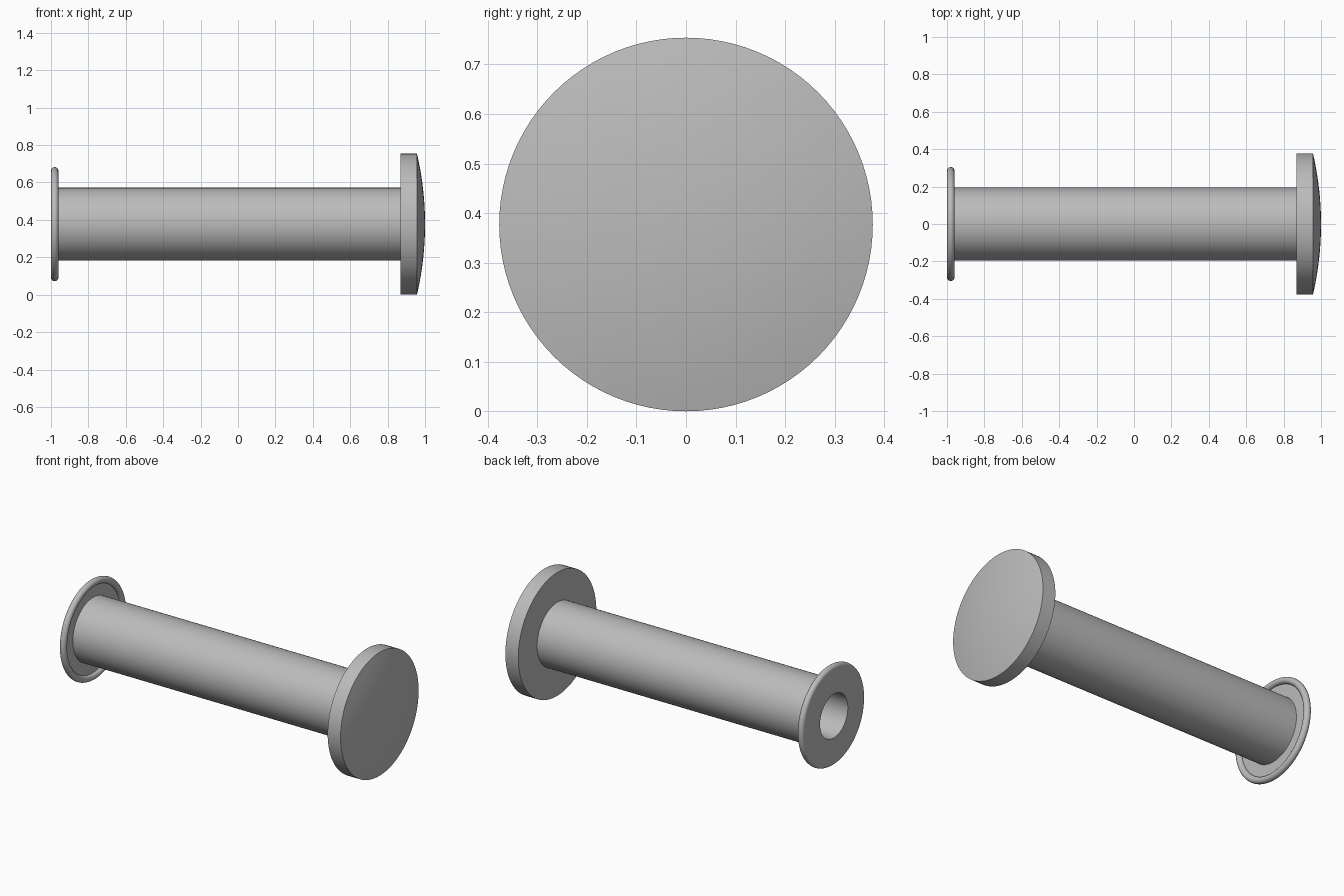
import bpy, bmesh, math
from mathutils import Vector

old = bpy.data.objects.get("Cube")
if old:
    bpy.data.objects.remove(old, do_unlink=True)

HEAD_R, SHAFT_R, BORE_R, FLANGE_R = 0.377, 0.195, 0.134, 0.305
HEAD_X, DOME_X, BEAD = 0.87, 0.957, 0.02

metal = bpy.data.materials.new("grey_metal")
metal.use_nodes = True
grey = (0.5, 0.5, 0.5, 1)
metal.diffuse_color = grey
metal.node_tree.nodes["Principled BSDF"].inputs["Base Color"].default_value = grey


def lathe(name, profile, closed=False, steps=96):
    """Revolve (x, radius) points around the long axis."""
    bm = bmesh.new()
    verts = [bm.verts.new((x, 0, r)) for x, r in profile]
    edges = [bm.edges.new(pair) for pair in zip(verts, verts[1:])]
    if closed:
        edges.append(bm.edges.new((verts[-1], verts[0])))
    bmesh.ops.spin(bm, geom=verts + edges, cent=Vector(), axis=(1, 0, 0),
                   angle=math.tau, steps=steps, use_duplicate=False)
    bmesh.ops.remove_doubles(bm, verts=bm.verts, dist=0.0001)
    bmesh.ops.recalc_face_normals(bm, faces=bm.faces)
    mesh = bpy.data.meshes.new(name)
    bm.to_mesh(mesh)
    bm.free()
    mesh.materials.append(metal)
    obj = bpy.data.objects.new(name, mesh)
    obj.location.z = HEAD_R
    bpy.context.collection.objects.link(obj)
    bpy.ops.object.select_all(action="DESELECT")
    obj.select_set(True)
    bpy.context.view_layer.objects.active = obj
    bpy.ops.object.shade_smooth_by_angle(angle=math.radians(30))
    return obj


# Head: flat underside, straight rim, shallow spherical dome
rise = 1 - DOME_X
sphere_r = (HEAD_R ** 2 + rise ** 2) / (2 * rise)
dome = []
for i in range(13):
    r = HEAD_R * (1 - i / 12)
    dome.append((1 - sphere_r + math.sqrt(sphere_r ** 2 - r ** 2), r))
lathe("domed_head", [(HEAD_X, 0), (HEAD_X, HEAD_R)] + dome)

# Hollow shaft and flared flange with a rounded bead on its rim
bead = []
for i in range(17):
    a = math.radians(180 - 270 * i / 16)
    bead.append((-1 + BEAD - BEAD * math.sin(a + math.pi / 2 - math.pi / 2 + math.pi / 2),
                 FLANGE_R - BEAD + BEAD * math.cos(a - math.pi / 2)))
bead = [(-1 + BEAD + BEAD * math.cos(math.radians(180 - 270 * i / 16)),
         FLANGE_R - BEAD + BEAD * math.sin(math.radians(180 - 270 * i / 16)))
        for i in range(17)]
lathe("hollow_shaft_and_flange",
      [(HEAD_X, BORE_R), (-1, BORE_R)] + bead
      + [(-1 + BEAD, SHAFT_R), (HEAD_X, SHAFT_R)], closed=True)
